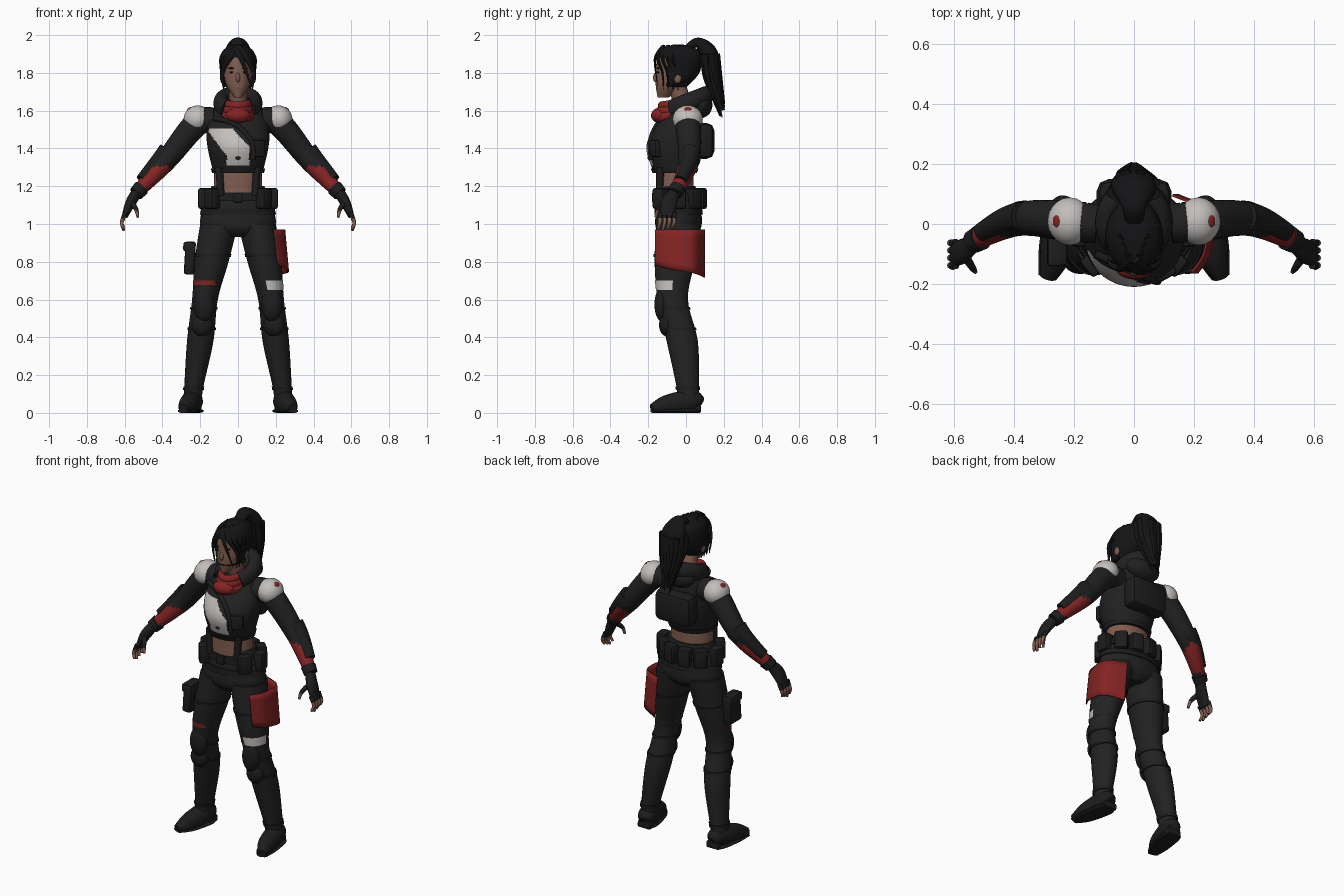
import bpy, bmesh, math, random
from mathutils import Vector, Matrix, Euler

if "Cube" in bpy.data.objects:
    bpy.data.objects.remove(bpy.data.objects["Cube"])
random.seed(4)
X, Y, Z = Vector((1, 0, 0)), Vector((0, 1, 0)), Vector((0, 0, 1))
made = []


def material(name, red, green, blue):
    mat = bpy.data.materials.new(name)
    mat.use_nodes = True
    mat.diffuse_color = (red, green, blue, 1)
    for node in mat.node_tree.nodes:
        if node.type == "BSDF_PRINCIPLED":
            node.inputs["Base Color"].default_value = mat.diffuse_color
            node.inputs["Roughness"].default_value = .8
    return mat


CLOTH = material("black jacket", .015, .015, .016)
TROUSERS = material("charcoal trousers", .016, .016, .016)
GEAR = material("dark gear", .012, .012, .013)
HAIR = material("black hair", .007, .007, .008)
WHITE = material("off white", .55, .52, .5)
RED = material("deep red", .23, .017, .017)
SKIN = material("skin", .22, .11, .08)
LIPS = material("lips", .15, .05, .04)


def finish(name, bm, *mats):
    bmesh.ops.recalc_face_normals(bm, faces=bm.faces)
    mesh = bpy.data.meshes.new(name)
    bm.to_mesh(mesh)
    bm.free()
    for mat in mats:
        mesh.materials.append(mat)
    ob = bpy.data.objects.new(name, mesh)
    bpy.context.collection.objects.link(ob)
    made.append(ob)
    return ob


def both(ob):
    # repeat a left part on the right
    ob.modifiers.new("other side", "MIRROR").use_mirror_merge = False
    return ob


def smooth(points, k):
    # Catmull-Rom through tuples of any length
    out = []
    for i in range(len(points) - 1):
        before, after = points[max(i - 1, 0)], points[min(i + 2, len(points) - 1)]
        for j in range(k):
            t = j / k
            out.append([q + t / 2 * (r - p + t * (2*p - 5*q + 4*r - s + t * (3*(q - r) + s - p)))
                        for p, q, r, s in zip(before, points[i], points[i + 1], after)])
    return out + [list(points[-1])]


def tube(name, rings, mat, n=20, k=6, flat=1, level=False, ref=X, closed=False,
         alt=None, paint=None, cut=None):
    # each ring: centre, radius along ref, and optionally the radius across it
    rings = rings if closed else smooth(rings, k)
    centres, count = [Vector(ring[:3]) for ring in rings], len(rings)
    bm, rows = bmesh.new(), []
    for i, ring in enumerate(rings):
        u, v = X, Y
        if not level:
            ahead = (i + 1) % count if closed else min(i + 1, count - 1)
            behind = i - 1 if closed else max(i - 1, 0)
            t = (centres[ahead] - centres[behind]).normalized()
            u = (ref - t * ref.dot(t)).normalized()
            v = t.cross(u)
        row = []
        for j in range(n):
            a = math.tau * j / n
            p = centres[i] + u * ring[3] * math.cos(a) + v * ring[-1] * flat * math.sin(a)
            row.append(bm.verts.new((p.x, p.y, max(p.z, 0))))
        rows.append(row)
    for i in range(count if closed else count - 1):
        low, high = rows[i], rows[(i + 1) % count]
        for j in range(n):
            nxt = (j + 1) % n
            face = bm.faces.new((low[j], low[nxt], high[nxt], high[j]))
            face.material_index = int(bool(paint and paint(face.calc_center_median())))
    if not closed:
        bm.faces.new(rows[0])
        bm.faces.new(rows[-1])
    if cut:
        faces = [face for face in bm.faces if cut(face.calc_center_median())]
        bmesh.ops.delete(bm, geom=faces, context="FACES")
    return finish(name, bm, mat, alt) if alt else finish(name, bm, mat)


def middle(*rings):
    return [(0, *ring) for ring in rings]


def at(rings, z):
    # ring of a body part at a height
    return min(smooth(rings, 16), key=lambda ring: abs(ring[2] - z))


def wrap(name, rings, low, high, grow, mat, shift=(0, 0, 0), **options):
    # layer worn over a body part between two heights
    layer = [[*(Vector(ring[:3]) + Vector(shift)), *(r + grow for r in ring[3:])]
             for ring in smooth(rings, 16) if low < ring[2] < high]
    return tube(name, layer, mat, k=1, **options)


def strand(name, points, start, end, mat, **options):
    # tapering tube
    steps = len(points) - 1
    rings = [(*p, start + (end - start) * i / steps) for i, p in enumerate(points)]
    return tube(name, rings, mat, n=10, **options)


def loop(name, centre, rx, ry, thick, tilt, mat, start=0, end=360):
    # band around the body; tilt lifts the back
    rings = []
    for i in range(36):
        a = math.radians(start + (end - start) * i / 36)
        rings.append((rx * math.sin(a), centre[0] + ry * math.cos(a),
                      centre[1] + tilt * math.cos(a), thick, thick * .8))
    return tube(name, rings, mat, ref=Z, closed=end - start == 360, k=1)


def placed(name, bm, loc, size, rot, mat, bevel=0):
    matrix = Matrix.Translation(loc) @ Euler(rot).to_matrix().to_4x4() @ Matrix.Diagonal((*size, 1))
    bmesh.ops.transform(bm, matrix=matrix, verts=bm.verts)
    if bevel:
        bmesh.ops.bevel(bm, geom=bm.edges[:], offset=bevel, segments=2, profile=.5, affect="EDGES")
    return finish(name, bm, mat)


def ball(name, loc, size, mat, rot=(0, 0, 0)):
    bm = bmesh.new()
    bmesh.ops.create_uvsphere(bm, u_segments=24, v_segments=14, radius=1)
    return placed(name, bm, loc, size, rot, mat)


def box(name, loc, size, mat, rot=(0, 0, 0), bevel=.012):
    bm = bmesh.new()
    bmesh.ops.create_cube(bm, size=1)
    return placed(name, bm, loc, size, rot, mat, bevel)


# Body sections: centre, height and radii
TORSO = middle((-.06, 1.27, .13, .11), (-.06, 1.4, .16, .15), (-.04, 1.5, .165, .13),
               (0, 1.6, .13, .08), (0, 1.64, .08, .06))
HIPS = middle((-.04, .93, .07, .08), (-.04, .98, .19, .12), (-.04, 1.07, .19, .12), (-.05, 1.2, .14, .1))
HEAD = middle((-.12, 1.67, .02, .03), (-.09, 1.73, .06, .07), (-.06, 1.8, .075, .1),
              (-.05, 1.89, .07, .1), (-.05, 1.93, .04, .06), (-.05, 1.945, .001, .001))
ARM = [(.12, 0, 1.55, .065), (.22, .01, 1.53, .068), (.385, .015, 1.33, .055), (.54, -.06, 1.16, .032)]
LEG = [(.1, -.04, 1, .1), (.14, -.06, .8, .09), (.175, -.07, .6, .068), (.2, -.02, .38, .07),
       (.235, .01, .13, .05), (.24, .01, .05, .05)]


# Torso, with a slanted pale panel on the chest
def chest_panel(c):
    return (c.y < -.09 and 1.315 < c.z < 1.505
            and min(-.06, .96 - .75 * c.z) < c.x < min(.06, 1.4 - .95 * c.z))


tube("jacket", TORSO, CLOTH, n=128, k=16, level=True, alt=WHITE, paint=chest_panel)
tube("waist", middle((-.06, 1.14, .13, .1), (-.06, 1.3, .125, .1)), SKIN, n=32, level=True)
tube("hips", HIPS, TROUSERS, n=32, level=True)
wrap("jacket_hem", TORSO, 1.26, 1.3, .008, GEAR, n=32, level=True)
wrap("belt", HIPS, 1.12, 1.17, .01, GEAR, n=32, level=True)
wrap("low_belt", HIPS, 1.05, 1.09, .007, GEAR, n=32, level=True)
box("belt_buckle", (0, -.17, 1.14), (.05, .02, .05), GEAR, bevel=.005)
box("back_pack", (0, .095, 1.44), (.25, .11, .19), GEAR, bevel=.04)
box("chest_pocket", (.1, -.16, 1.4), (.08, .05, .09), GEAR, (0, 0, .5))
ball("chest_badge", (0, -.197, 1.35), (.015, .008, .01), GEAR)
strand("chest_strap", [(-.13, -.1, 1.56), (-.02, -.15, 1.53), (.07, -.19, 1.44), (.08, -.185, 1.34)],
       .014, .012, GEAR)
both(strand("waist_strap", [(.1, -.135, 1.3), (.09, -.14, 1.15)], .02, .02, GEAR))

# Neck, scarf and hood
tube("neck", middle((0, 1.58, .05), (-.05, 1.74, .046)), SKIN)
for i in range(3):
    loop("scarf_fold", (-.06, 1.635 - .03 * i), .055 + .007 * i, .07 + .013 * i, .024, .01, RED)
ball("scarf_front", (0, -.14, 1.575), (.065, .045, .04), RED)
loop("hood", (.005, 1.64), .09, .1, .05, .04, CLOTH, -140, 145)
ball("hood_drape", (0, .075, 1.63), (.11, .065, .07), CLOTH)

# Head and face
tube("head", HEAD, SKIN, n=32, level=True)
ball("nose", (0, -.16, 1.775), (.012, .015, .025), SKIN)
ball("mouth", (0, -.15, 1.72), (.022, .009, .008), LIPS)
both(ball("eye", (.03, -.147, 1.803), (.014, .007, .006), HAIR))
both(ball("brow", (.033, -.148, 1.825), (.019, .008, .004), HAIR))
both(ball("ear", (.085, -.045, 1.775), (.01, .02, .03), SKIN))

# Hair: cap, fringe and ponytail
wrap("hair_cap", HEAD, 1.72, 1.96, .021, HAIR, (0, .012, .005), n=40, level=True,
     cut=lambda c: c.y < -.1 and c.z < 1.88)
for j in range(4):
    back = .026 * j
    both(strand("fringe", [(.01 * j, back - .12, 1.935), (.045 + .012 * j, back - .15, 1.88),
                           (.082, back - .125, 1.8), (.075, back - .12, 1.71)], .024, .003, HAIR, flat=.6))
strand("forehead_lock", [(-.02, -.13, 1.93), (.02, -.165, 1.87), (.07, -.15, 1.73)], .022, .003, HAIR, flat=.5)
TAIL = middle((0, 1.92, .03), (.06, 1.96, .042), (.12, 1.9, .075), (.14, 1.77, .072), (.19, 1.6, .025))
tube("ponytail", TAIL, HAIR, flat=.65)
for i in range(22):
    a, spread, drop = random.uniform(0, math.tau), random.uniform(.7, 1.1), random.uniform(-.02, .02)
    points = [(spread * r * math.cos(a), y + spread * r * .6 * math.sin(a), z - drop * j)
              for j, (x, y, z, r) in enumerate(TAIL[2:])]
    strand("ponytail_lock", points, .018, .003, HAIR)

# Arms with shoulder, elbow and forearm guards
both(tube("sleeve", ARM, CLOTH, n=28, k=14, alt=RED, paint=lambda c: c.x > .365 and 1.18 < c.z < 1.305))
shoulder, elbow = Vector(at(ARM, 1.54)[:3]), Vector(at(ARM, 1.36)[:3])
slope = (0, .7, 0)
outward = Vector((.64, 0, .77))
both(ball("shoulder_guard", shoulder + outward * .018, (.074, .08, .072), WHITE, slope))
both(ball("shoulder_mark", shoulder + outward * .087, (.015, .02, .006), RED, slope))
both(ball("elbow_pad", elbow + Y * .035, (.06, .025, .045), GEAR, slope))
both(wrap("forearm_guard", ARM, 1.2, 1.38, -.008, GEAR, (.017, .006, .022)))
both(wrap("glove_cuff", ARM, 1.15, 1.195, .007, GEAR))

# Gloves with bare fingertips
both(tube("glove", [(.54, -.065, 1.16, .028, .032), (.57, -.09, 1.11, .027, .043),
                    (.6, -.1, 1.04, .016, .04)], GEAR))
for i in range(4):
    y = .025 * i - .138
    both(strand("finger", [(.595, y, 1.06), (.615, y, 1.01), (.605, y - .01, .965 + .01 * abs(i - 1))],
                .013, .007, GEAR, alt=SKIN, paint=lambda c: c.z < 1.03))
both(strand("thumb", [(.57, -.1, 1.12), (.54, -.145, 1.08), (.53, -.16, 1.035)],
            .017, .007, GEAR, alt=SKIN, paint=lambda c: c.z < 1.07))

# Legs with straps, patches and pads
leg_shape = dict(n=40, flat=1.18, level=True)
both(tube("leg", LEG, TROUSERS, **leg_shape))
for name, z in (("thigh_strap", .83), ("knee_strap", .55), ("boot_top", .45), ("ankle_strap", .13)):
    both(wrap(name, LEG, z - .015, z + .015, .005, GEAR, **leg_shape))
wrap("left_knee_patch", LEG, .65, .71, .002, WHITE, cut=lambda c: c.y > -.07 or c.x < .15, **leg_shape)
right_leg = [(-x, *rest) for x, *rest in LEG]
wrap("right_knee_patch", right_leg, .67, .71, .002, RED, cut=lambda c: c.y > -.08 or c.x > -.12, **leg_shape)
for name, z, height in (("knee_pad", .58, .09), ("shin_pad", .46, .06)):
    x, y, z, r = at(LEG, z)
    both(ball(name, (x, y - r * .9, z), (.055, .04, height), GEAR))

# Boots
BOOT = [(.23, .07, .04, .035), (.24, .03, .06, .055), (.265, -.1, .04, .05), (.29, -.18, .02, .025)]
both(tube("boot", BOOT, GEAR, n=24, flat=1.1))
both(tube("sole", [(x, y, .01, r + .005) for x, y, z, r in BOOT], GEAR, flat=.25))
both(box("heel", (.235, .04, .02), (.085, .08, .04), GEAR, bevel=.008))

# Pouches around the belt and on the right thigh
for degrees in (50, 95, 135, 165):
    a = math.radians(degrees)
    loc = (.18 * math.sin(a), -.05 - .13 * math.cos(a), 1.135)
    both(box("belt_pouch", loc, (.075, .06, .11), GEAR, (0, 0, a)))
box("thigh_pouch", (-.255, -.085, .82), (.055, .11, .175), GEAR, (0, .06, 0))
box("pouch_flap", (-.265, -.085, .88), (.05, .115, .05), CLOTH, (0, .06, 0))

# Hanging cloth around the outside of the left thigh
bm, columns = bmesh.new(), []
path = smooth([(.195, -.165), (.24, -.09), (.24, .04), (.13, .1)], 8)
for i, (x, y) in enumerate(path):
    top = Vector((x, y, .97))
    hem = Vector((x + .02, y, .785 - .07 * i / len(path)))
    columns.append([bm.verts.new(top.lerp(hem, j / 6)) for j in range(7)])
for one, two in zip(columns, columns[1:]):
    for j in range(6):
        bm.faces.new((one[j], two[j], two[j + 1], one[j + 1]))
finish("hip_cloth", bm, RED).modifiers.new("thickness", "SOLIDIFY").thickness = .008

# Smooth shading with crisp edges
bpy.ops.object.select_all(action="DESELECT")
for ob in made:
    ob.select_set(True)
bpy.context.view_layer.objects.active = made[0]
bpy.ops.object.shade_smooth_by_angle(angle=math.radians(40))
